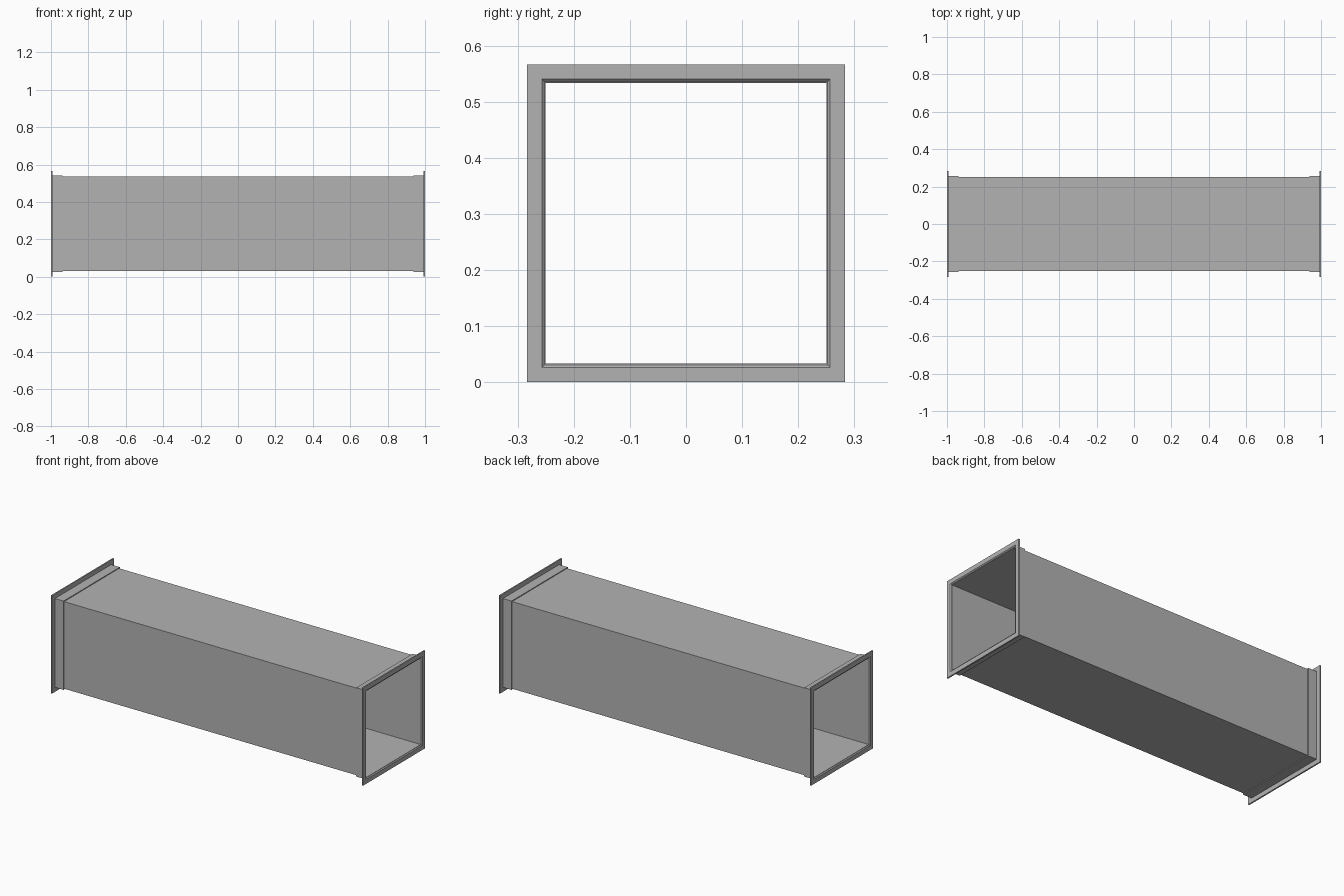
import bpy, bmesh

if "Cube" in bpy.data.objects:
    bpy.data.objects.remove(bpy.data.objects["Cube"])

R_FLANGE = 0.283          # half width of the flanges, also the height of the duct axis
R_SLEEVE = 0.257          # outside of the end sleeves
R_OUT = 0.252             # outside of the sheet metal wall
R_IN = 0.250              # inside of the wall

metal = bpy.data.materials.new("galvanised grey")
metal.diffuse_color = (0.45, 0.45, 0.45, 1)
metal.use_nodes = True
metal.node_tree.nodes["Principled BSDF"].inputs["Base Color"].default_value = metal.diffuse_color


def square_sweep(name, profile):
    """Sweep a closed (x, half width) profile around a square with mitred corners."""
    bm = bmesh.new()
    rings = [[bm.verts.new((x, sy * r, R_FLANGE + sz * r)) for x, r in profile]
             for sy, sz in ((-1, -1), (1, -1), (1, 1), (-1, 1))]
    n = len(profile)
    for k in range(4):
        a, b = rings[k], rings[(k + 1) % 4]
        for i in range(n):
            j = (i + 1) % n
            bm.faces.new((a[i], a[j], b[j], b[i]))
    bmesh.ops.recalc_face_normals(bm, faces=bm.faces)
    mesh = bpy.data.meshes.new(name)
    bm.to_mesh(mesh)
    bm.free()
    mesh.materials.append(metal)
    obj = bpy.data.objects.new(name, mesh)
    bpy.context.collection.objects.link(obj)
    return obj


# Long square duct wall
square_sweep("duct_wall", [(-0.995, R_IN), (0.995, R_IN), (0.995, R_OUT), (-0.995, R_OUT)])

# L-shaped angle frame at each end: sleeve leg along the duct, flange leg standing out
for side, s in (("left", -1), ("right", 1)):
    square_sweep(side + "_flange_frame", [
        (s * 0.937, R_OUT), (s * 0.995, R_OUT), (s * 1.0, R_SLEEVE), (s * 1.0, R_FLANGE),
        (s * 0.992, R_FLANGE), (s * 0.992, R_SLEEVE), (s * 0.937, R_SLEEVE)])
